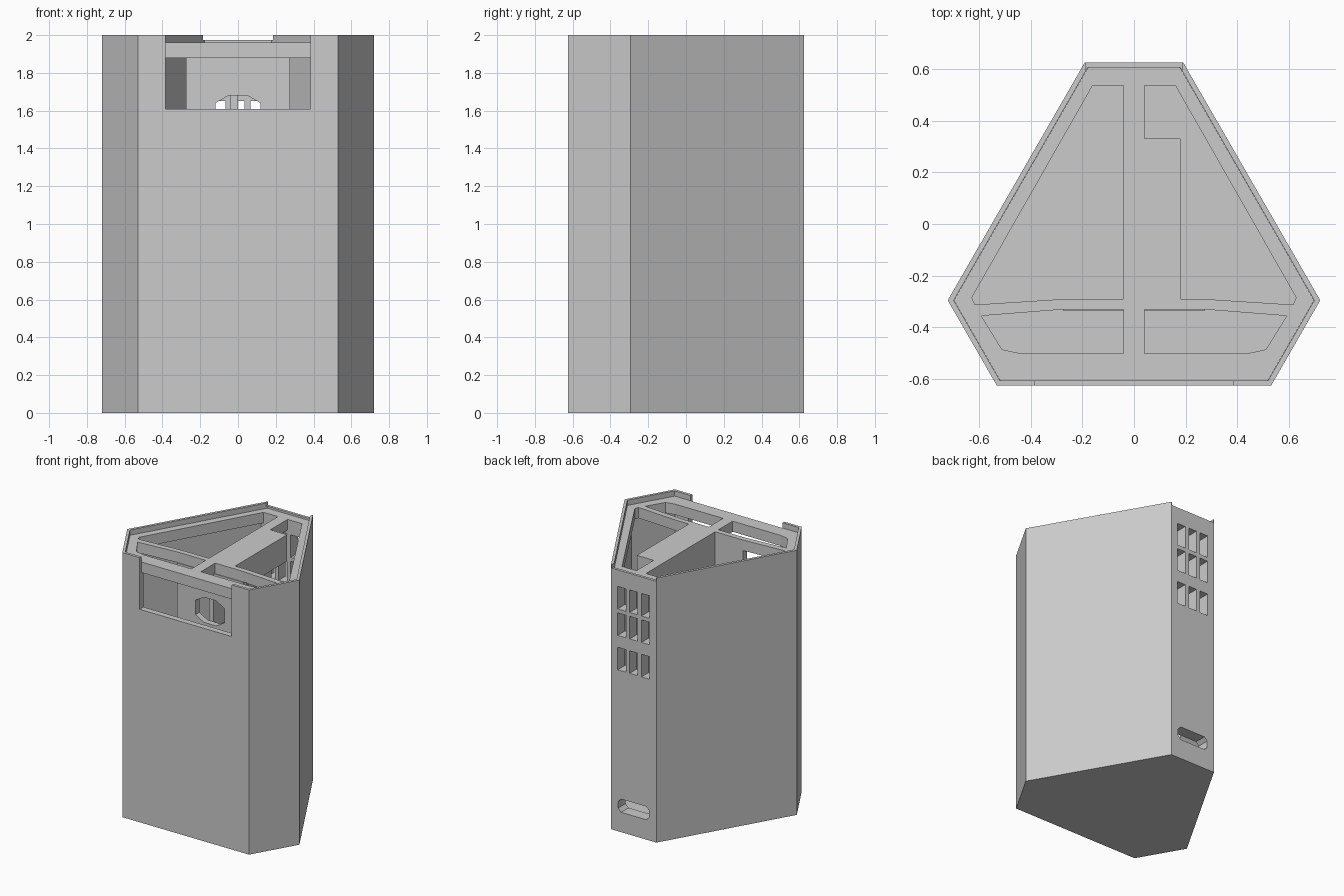
import bpy, bmesh
from mathutils import Vector

if "Cube" in bpy.data.objects:
    bpy.data.objects.remove(bpy.data.objects["Cube"])

mat = bpy.data.materials.new("light grey plastic")
mat.diffuse_color = (0.6, 0.6, 0.6, 1)
mat.use_nodes = True
mat.node_tree.nodes["Principled BSDF"].inputs["Base Color"].default_value = mat.diffuse_color

# Six-sided outline, counter-clockwise from the front left corner
OUT = [(-.53, -.625), (.53, -.625), (.72, -.295), (.19, .625), (-.19, .625), (-.72, -.295)]


def inset(pts, dist):
    """Move each edge inwards by its own distance."""
    n, lines, res = len(pts), [], []
    for i in range(n):
        a, b = Vector(pts[i]), Vector(pts[(i + 1) % n])
        d = (b - a).normalized()
        lines.append((a + Vector((-d.y, d.x)) * dist[i], d))
    for i in range(n):
        (p, d), (q, e) = lines[i - 1], lines[i]
        t = (q - p).cross(e) / d.cross(e)
        res.append(tuple(p + d * t))
    return res


def prism(name, pts, lo, hi, axis='Z'):
    """Extrude a flat profile along z, or along y for an x-z profile."""
    bm = bmesh.new()
    put = (lambda p, h: (p[0], p[1], h)) if axis == 'Z' else (lambda p, h: (p[0], h, p[1]))
    a = [bm.verts.new(put(p, lo)) for p in pts]
    b = [bm.verts.new(put(p, hi)) for p in pts]
    bm.faces.new(a)
    bm.faces.new(b)
    for i in range(len(pts)):
        j = (i + 1) % len(pts)
        bm.faces.new((a[i], a[j], b[j], b[i]))
    bmesh.ops.recalc_face_normals(bm, faces=bm.faces)
    me = bpy.data.meshes.new(name)
    bm.to_mesh(me)
    bm.free()
    me.materials.append(mat)
    ob = bpy.data.objects.new(name, me)
    bpy.context.collection.objects.link(ob)
    return ob


def box(name, x0, x1, y0, y1, z0, z1):
    return prism(name, [(x0, y0), (x1, y0), (x1, y1), (x0, y1)], z0, z1)


def cut(ob, cutter):
    m = ob.modifiers.new("cut", 'BOOLEAN')
    m.operation, m.solver, m.object = 'DIFFERENCE', 'EXACT', cutter
    bpy.context.view_layer.objects.active = ob
    bpy.ops.object.modifier_apply(modifier=m.name)
    bpy.data.objects.remove(cutter)


def mirror(pts):
    return [(-x, y) for x, y in pts]


# Outer shell: hollow, with a thin lip above the deck
shell = prism("outer_shell", OUT, 0, 2)
cut(shell, prism("cavity", inset(OUT, [.045, .05, .05, .09, .05, .05]), .05, 1.9))
cut(shell, prism("lip_cavity", inset(OUT, [.02] * 6), 1.88, 2.1))
# Front window, open to the top, and lowered back lip
cut(shell, box("window", -.385, .385, -.7, -.55, 1.61, 2.1))
cut(shell, box("back_notch", -.185, .185, .58, .7, 1.975, 2.1))
# Back vent grid
for z0, z1 in ((1.68, 1.85), (1.48, 1.65), (1.22, 1.39)):
    for x in (-.1, 0, .1):
        cut(shell, box("vent", x - .034, x + .034, .45, .7, z0, z1))
# Cable slot low on the back
cut(shell, prism("slot", [(-.105, .15), (.105, .15), (.13, .175), (.13, .225),
                          (.105, .25), (-.105, .25), (-.13, .225), (-.13, .175)], .45, .7, 'Y'))

# Top deck with four openings
deck = prism("top_deck", inset(OUT, [.0205] * 6), 1.88, 1.96)
front_hole = [(-.04, -.33), (-.27, -.33), (-.59, -.355), (-.51, -.485), (-.44, -.5), (-.04, -.5)]
side = [(-.27, -.29), (-.615, -.312), (-.627, -.285), (-.16, .535)]
holes = [front_hole, mirror(front_hole),
         [(-.04, -.29)] + side + [(-.04, .535)],
         [(.18, -.29)] + mirror(side) + [(.04, .535), (.04, .33), (.18, .33)]]
for h in holes:
    cut(deck, prism("hole", h, 1.8, 2.1))

# Cross partition with an eight-sided opening
part = box("cross_partition", -.275, .275, -.335, -.29, .05, 1.88)
cut(part, prism("opening", [(-.05, 1.49), (.05, 1.49), (.12, 1.53), (.12, 1.64),
                            (.05, 1.68), (-.05, 1.68), (-.12, 1.64), (-.12, 1.53)], -.4, -.2, 'Y'))

# Lengthwise spine and the bracket under the deck
box("spine_plate", -.04, 0, -.29, .4, .05, 1.88)
box("deck_bracket", 0, .18, -.29, .33, 1.76, 1.88)
